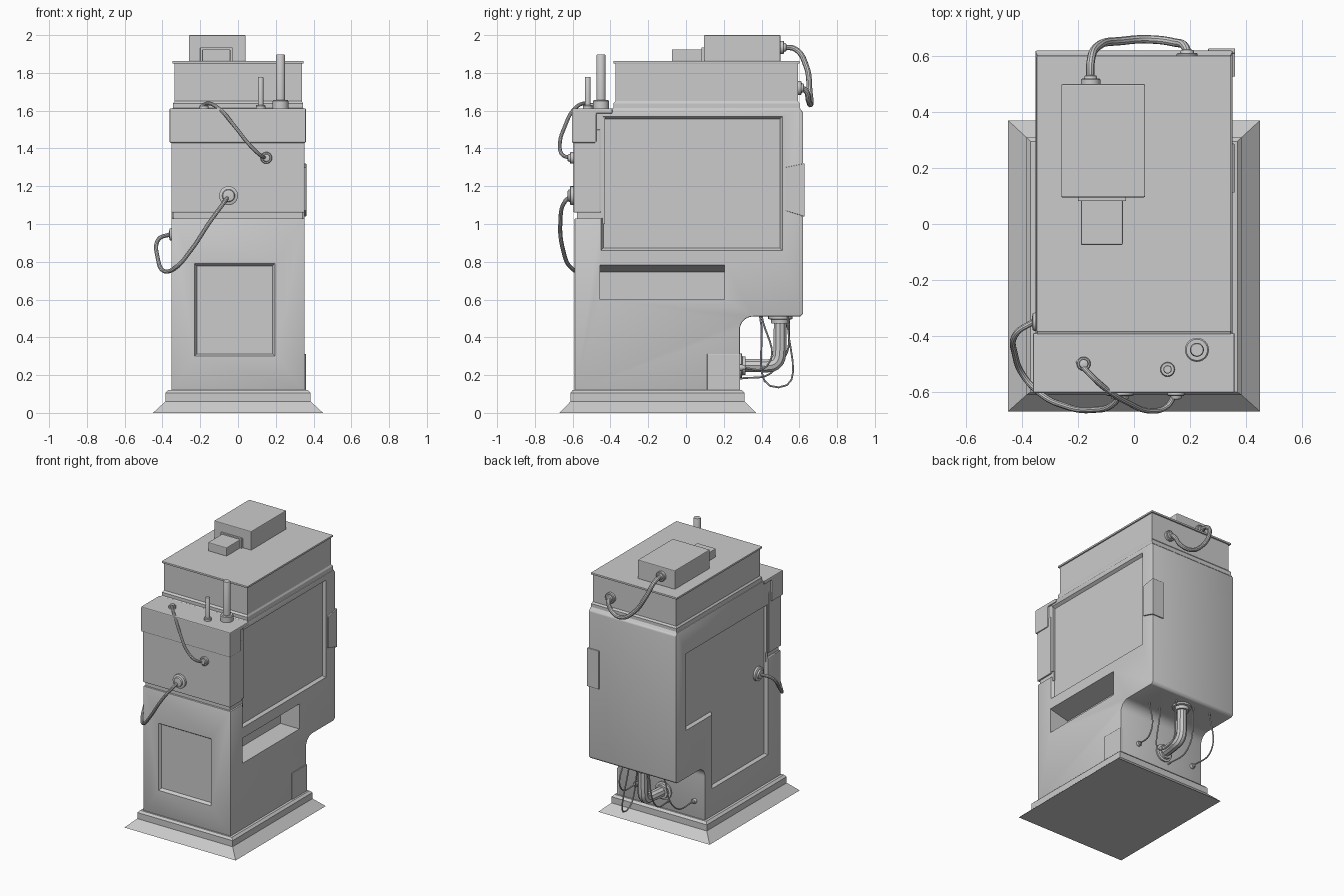
import bpy, bmesh, math
from mathutils import Vector

if "Cube" in bpy.data.objects:
    bpy.data.objects.remove(bpy.data.objects["Cube"])


def link(name, mesh):
    o = bpy.data.objects.new(name, mesh)
    bpy.context.collection.objects.link(o)
    return o


def bake(o):
    dg = bpy.context.evaluated_depsgraph_get()
    m = bpy.data.meshes.new_from_object(o.evaluated_get(dg))
    o.modifiers.clear()
    o.data = m
    return o


def loft(name, rings, bevel=0):
    """Skin a stack of closed rings and cap both ends."""
    bm = bmesh.new()
    vs = [[bm.verts.new(p) for p in r] for r in rings]
    n = len(vs[0])
    for a, b in zip(vs, vs[1:]):
        for i in range(n):
            j = (i + 1) % n
            bm.faces.new((a[i], a[j], b[j], b[i]))
    bm.faces.new(vs[0])
    bm.faces.new(vs[-1])
    bmesh.ops.recalc_face_normals(bm, faces=bm.faces)
    m = bpy.data.meshes.new(name)
    bm.to_mesh(m)
    bm.free()
    o = link(name, m)
    if bevel:
        b = o.modifiers.new("bevel", 'BEVEL')
        b.width, b.segments, b.limit_method = bevel, 2, 'ANGLE'
        b.angle_limit = math.radians(40)
        bake(o)
    return o


def rect(x0, x1, y0, y1, z):
    return [(x0, y0, z), (x1, y0, z), (x1, y1, z), (x0, y1, z)]


def box(name, x0, x1, y0, y1, z0, z1, bevel=0.005):
    return loft(name, [rect(x0, x1, y0, y1, z0), rect(x0, x1, y0, y1, z1)], bevel)


def side(name, prof, x0, x1, bevel=0.005):
    return loft(name, [[(x, y, z) for y, z in prof] for x in (x0, x1)], bevel)


def inset(p, d):
    """Inset a counter-clockwise right-angled outline."""
    out = []
    for i, v in enumerate(p):
        v, a, b = Vector(v), Vector(p[i - 1]), Vector(p[(i + 1) % len(p)])
        e, f = (v - a).normalized(), (b - v).normalized()
        out.append(v + d * (Vector((-e.y, e.x)) + Vector((-f.y, f.x))))
    return out


def recess(target, outline, place, depth=0.02, chamfer=0.013):
    rings = [[place(u, v, h) for u, v in inset(outline, d)]
             for h, d in ((0.02, 0), (0, 0), (-depth, chamfer))]
    cut(target, loft("cutter", rings))


def cut(target, cutter):
    b = target.modifiers.new("cut", 'BOOLEAN')
    b.object, b.solver = cutter, 'EXACT'
    bake(target)
    bpy.data.objects.remove(cutter)


def turned(name, base, axis, prof, n=24):
    """Round part: (radius, height) steps along an axis."""
    q = Vector((0, 0, 1)).rotation_difference(Vector(axis))
    rings = [[Vector(base) + q @ Vector((r * math.cos(t), r * math.sin(t), h))
              for t in (2 * math.pi * i / n for i in range(n))] for r, h in prof]
    smooth(loft(name, rings))


def smooth(o):
    bpy.ops.object.select_all(action='DESELECT')
    o.select_set(True)
    bpy.context.view_layer.objects.active = o
    bpy.ops.object.shade_smooth_by_angle(angle=math.radians(35))


def cable(name, pts, r):
    c = bpy.data.curves.new(name, 'CURVE')
    c.dimensions, c.bevel_depth, c.bevel_resolution = '3D', r, 3
    c.use_fill_caps = True
    s = c.splines.new('BEZIER')
    s.bezier_points.add(len(pts) - 1)
    for b, p in zip(s.bezier_points, pts):
        b.co = p
        b.handle_left_type = b.handle_right_type = 'AUTO'
    s.resolution_u = 8
    tmp = link("path", c)
    dg = bpy.context.evaluated_depsgraph_get()
    m = bpy.data.meshes.new_from_object(tmp.evaluated_get(dg))
    bpy.data.objects.remove(tmp)
    smooth(link(name, m))


# Flared skirt and plinth
loft("base_skirt", [rect(-.45, .45, -.67, .37, 0), rect(-.385, .385, -.612, .31, .06)])
loft("plinth", [rect(-.385, .385, -.612, .31, .055), rect(-.385, .385, -.612, .31, .105),
                rect(-.37, .37, -.6, .295, .12), rect(-.36, .36, -.59, .285, .121)])

# Main body: side profile with overhanging back
arc = [(.355 - .07 * math.cos(t), .44 + .07 * math.sin(t))
       for t in (math.pi / 2 * i / 8 for i in range(9))]
body = side("body", [(-.59, .115), (.285, .115)] + arc +
            [(.605, .51), (.62, .525), (.62, 1.59), (.6, 1.61), (-.44, 1.61), (-.44, 1.03), (-.59, 1.03)],
            -.353, .353, .006)
recess(body, [(-.45, .86), (.51, .86), (.51, 1.57), (-.45, 1.57)], lambda u, v, h: (.353 + h, u, v))
recess(body, [(-.44, .32), (.205, .32), (.205, .86), (.505, .86), (.505, 1.42), (-.44, 1.42)],
       lambda u, v, h: (-.353 - h, u, v))
recess(body, [(-.23, .30), (.195, .30), (.195, .79), (-.23, .79)], lambda u, v, h: (u, -.59 - h, v))
# Deep slot with sloped ceiling
cut(body, loft("cutter", [[(x, -.455, .6), (x, .205, .6), (x, .205, t), (x, -.455, t)]
                          for x, t in ((.2, .745), (.353, .783), (.4, .783))]))
smooth(body)

# Front head: neck groove, cover and stepped cap
box("head_neck", -.342, .342, -.578, -.43, 1.0, 1.1, 0)
box("head_cover", -.353, .353, -.595, -.452, 1.06, 1.5)
box("head_filler", -.349, .349, -.585, -.43, 1.07, 1.6, 0)
side("head_cap", [(-.604, 1.43), (-.475, 1.43), (-.475, 1.585), (-.39, 1.585), (-.39, 1.612), (-.604, 1.612)],
     -.362, .36, .006)

# Upper hopper and lid
loft("hopper", [rect(-.35, .35, -.42, .612, 1.6), rect(-.345, .345, -.385, .602, 1.615),
                rect(-.345, .345, -.385, .602, 1.638), rect(-.335, .338, -.373, .592, 1.65),
                rect(-.335, .338, -.373, .592, 1.852)])
box("lid", -.348, .347, -.385, .602, 1.85, 1.864, .003)

# Motor housing on the lid
box("motor_box", -.26, .04, .095, .5, 1.86, 2.0)
box("motor_flange", -.2, -.028, .082, .1, 1.86, 1.934, .002)
box("motor_spout", -.19, -.04, -.075, .09, 1.86, 1.925)

# Raised side plates
box("lower_side_panel", .34, .359, .112, .287, .12, .312, .002)
side("corner_plate", [(.527, 1.07), (.628, 1.04), (.628, 1.32), (.527, 1.30)], .34, .362, .003)
box("corner_plate_back", .265, .36, .61, .628, 1.04, 1.32, .003)

# Stacks on the cap
turned("large_stack", (.225, -.45, 1.6), (0, 0, 1),
       [(.043, 0), (.043, .05), (.038, .056), (.025, .056), (.025, .29), (.022, .297)])
turned("small_stack", (.12, -.52, 1.6), (0, 0, 1),
       [(.026, 0), (.026, .026), (.023, .03), (.015, .03), (.015, .174), (.013, .178)])

# Cable glands: position, direction, size
glands = [((-.18, -.5, 1.607), (0, 0, 1), .5), ((.15, -.593, 1.35), (0, -1, 0), .62),
          ((-.05, -.593, 1.15), (0, -1, 0), 1), ((-.33, -.35, .945), (-1, 0, 0), 1),
          ((-.155, .498, 1.935), (0, 1, 0), .7), ((.19, .59, 1.72), (0, 1, 0), .75),
          ((-.27, .28, .24), (0, 1, 0), .35), ((.2, .28, .24), (0, 1, 0), .35)]
for i, (p, d, k) in enumerate(glands):
    turned(f"cable_gland_{i + 1}", p, d, [(.05 * k, 0), (.05 * k, .018), (.044 * k, .022),
                                          (.034 * k, .022), (.03 * k, .032), (.02 * k, .034)])

# Cables
cable("cap_cable", [(-.2, -.49, 1.61), (-.165, -.53, 1.638), (-.1, -.59, 1.61), (-.02, -.64, 1.52),
                    (.06, -.668, 1.42), (.12, -.65, 1.363), (.15, -.6, 1.35)], .01)
cable("front_cable", [(-.05, -.6, 1.15), (-.07, -.64, 1.12), (-.15, -.665, 1.01), (-.25, -.65, .86),
                      (-.33, -.61, .77), (-.39, -.55, .75), (-.425, -.47, .82), (-.42, -.39, .92),
                      (-.36, -.35, .945)], .011)
cable("motor_cable", [(-.155, .5, 1.935), (-.155, .58, 1.925), (-.13, .635, 1.84), (-.04, .655, 1.7),
                      (.06, .66, 1.635), (.14, .65, 1.65), (.185, .63, 1.71), (.19, .59, 1.72)], .015)

# Elbow pipe below the overhang with flanges
elbow = [(0, .44 + .055 * math.sin(t), .31 - .06 * math.cos(t))
         for t in (math.pi / 2 * i / 4 for i in range(5))]
cable("elbow_pipe", [(-.02, .27, .25), (-.01, .38, .25)] + elbow + [(0, .498, .4), (0, .5, .53)], .036)
turned("elbow_flange_low", (-.02, .28, .25), (0, 1, 0), [(.065, 0), (.065, .015), (.05, .018), (.048, .035)])
turned("elbow_flange_top", (0, .5, .512), (0, 0, -1), [(.065, 0), (.065, .015), (.05, .018), (.048, .04)])

# Loose thin wires
for i, (top, mid, end) in enumerate([
        ((-.2, .55, .52), (-.26, .5, .27), (-.27, .28, .24)),
        ((.2, .40, .52), (.22, .43, .25), (.2, .28, .24)),
        ((.1, .39, .52), (.14, .49, .135), (.08, .54, .52)),
        ((-.07, .54, .52), (-.08, .46, .22), (-.06, .28, .18))]):
    cable(f"thin_wire_{i + 1}", [top, mid, end], .005)
